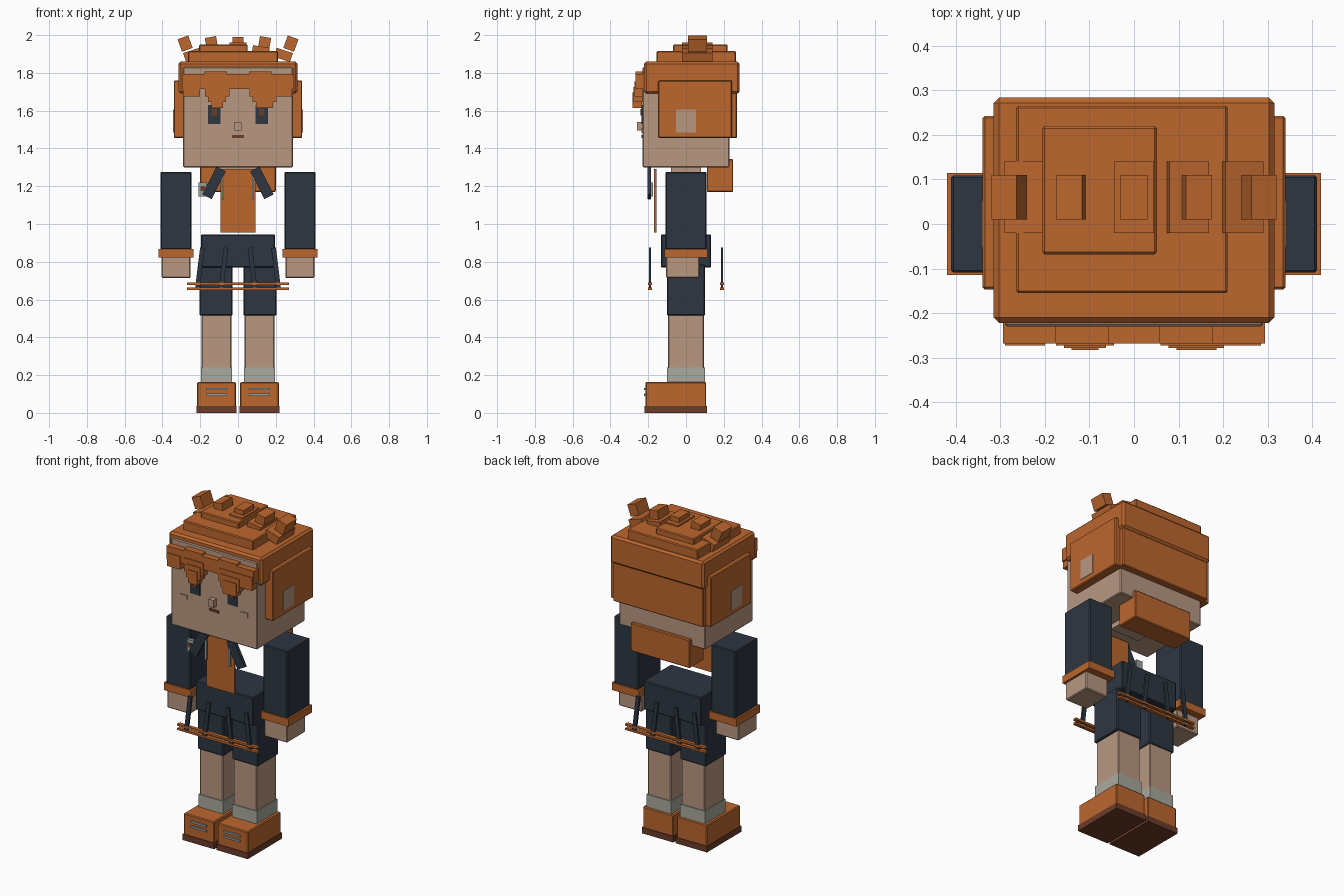
import bpy, bmesh
from math import radians
from mathutils import Matrix

default_cube = bpy.data.objects.get("Cube")
if default_cube:
    bpy.data.objects.remove(default_cube, do_unlink=True)


def material(name, red, green, blue):
    mat = bpy.data.materials.new(name)
    mat.use_nodes = True
    colour = (red, green, blue, 1)
    mat.diffuse_color = colour
    mat.node_tree.nodes["Principled BSDF"].inputs["Base Color"].default_value = colour
    return mat


orange = material("orange", red=.5, green=.135, blue=.027)
skin = material("skin", red=.48, green=.31, blue=.22)
navy = material("navy", red=.027, green=.037, blue=.055)
sock_grey = material("sock grey", red=.4, green=.4, blue=.35)
brown = material("dark brown", red=.15, green=.045, blue=.022)
silver = material("silver", red=.32, green=.36, blue=.37)


def box(name, colour, wide, deep, tall, base, side=0, back=0, tilt=0, bevel=0):
    """Box standing at height base, centred at x = side and y = back, tilted in the front plane."""
    bm = bmesh.new()
    bmesh.ops.create_cube(bm, size=1, matrix=Matrix.Diagonal((wide, deep, tall, 1)))
    if bevel:
        bmesh.ops.bevel(bm, geom=bm.edges[:], offset=bevel, segments=1, affect='EDGES')
    mesh = bpy.data.meshes.new(name)
    bm.to_mesh(mesh)
    bm.free()
    mesh.materials.append(colour)
    part = bpy.data.objects.new(name, mesh)
    part.location = (side, back, base + tall / 2)
    part.rotation_euler.y = radians(tilt)
    bpy.context.collection.objects.link(part)


def pair(name, colour, side, tilt=0, **shape):
    """Mirrored boxes, described for the left side."""
    box("left_" + name, colour, side=side, tilt=tilt, **shape)
    box("right_" + name, colour, side=-side, tilt=-tilt, **shape)


soft = .005      # small edge bevel
plate = .012     # thickness of thin trim
face = -.23      # front plane of the head

# Head and neck
box("head", skin, wide=.58, deep=.46, tall=.53, base=1.3, bevel=soft)
box("neck", skin, wide=.2, deep=.16, tall=.04, base=1.27)

# Hair shell around the head
box("hair_cap", orange, wide=.63, deep=.506, tall=.17, base=1.69, back=.031, bevel=plate)
box("back_hair", orange, wide=.61, deep=.07, tall=.24, base=1.455, back=.235, bevel=soft)
pair("side_hair", orange, wide=.06, deep=.39, tall=.305, base=1.455, side=.31, back=.048, bevel=soft)
pair("ear", skin, wide=plate, deep=.105, tall=.12, base=1.485, side=.337)
box("lower_crown", orange, wide=.475, deep=.42, tall=.06, base=1.855, side=-.027, back=.055, bevel=soft)
box("upper_crown", orange, wide=.257, deep=.288, tall=.05, base=1.9, side=-.077, back=.076, bevel=soft)

# Row of tufts fanning outwards along the crown
tuft_names = ("right_outer", "right_inner", "middle", "left_inner", "left_outer")
for place, name in enumerate(tuft_names, start=-2):
    lean = abs(place)
    box(name + "_tuft_base", orange, wide=.09, deep=.16, tall=.05, base=1.91 - lean * .02,
        side=place * .12, back=.06, tilt=place * 9)
    box(name + "_tuft", orange, wide=.06, deep=.1, tall=.07, base=1.92,
        side=place * .14, back=.06, tilt=place * 10)

# Fringe band of alternating slabs
band_front = face - .038
for place in range(-2, 3):
    rise = place % 2 * plate
    box(f"fringe_slab_{place + 3}", orange, wide=.12, deep=.05, tall=.08, base=1.715 + rise,
        side=place * .117, back=band_front + .025)

# Fringe locks narrowing in steps towards their tips
locks = (("right_outer", -.245, .09, 1), ("right", -.11, .13, 3),
         ("left", .14, .16, 3), ("left_outer", .245, .08, 1))
for name, middle, width, steps in locks:
    for step in range(steps):
        box(f"{name}_lock_{step}", orange, wide=width - step * .035, deep=.05, tall=.08,
            base=1.675 - step * .03, side=middle, back=band_front + .02 - step * .005)

# Face
pair("eye", navy, wide=.065, deep=plate, tall=.1, base=1.53, side=.126, back=face)
pair("iris", brown, wide=.028, deep=plate, tall=.035, base=1.575, side=.126, back=face - soft)
box("nose", skin, wide=.035, deep=.06, tall=.045, base=1.495, back=face)
box("mouth", brown, wide=.063, deep=plate, tall=.015, base=1.455, back=face)
pair("cheek", skin, wide=.05, deep=plate, tall=.025, base=1.482, side=.205, back=face)

# Shirt front, hood and collar
box("shirt_panel", orange, wide=.187, deep=plate, tall=.335, base=.955, back=-.163)
box("hood", orange, wide=.4, deep=.14, tall=.173, base=1.17, back=.18, bevel=soft)
pair("collar", navy, wide=.055, deep=.02, tall=.165, base=1.135, side=.127, back=-.195, tilt=-27)
pair("drawstring", silver, wide=plate, deep=plate, tall=.12, base=1.13, side=.079, back=-.194)
box("badge", silver, wide=.043, deep=.02, tall=.075, base=1.145, side=-.187, back=-.185)
box("badge_mark", brown, wide=.025, deep=soft, tall=.025, base=1.175, side=-.187, back=-.197)

# Arms
pair("sleeve", navy, wide=.165, deep=.218, tall=.41, base=.865, side=.328, bevel=soft)
pair("cuff", orange, wide=.184, deep=.23, tall=.046, base=.822, side=.328)
pair("hand", skin, wide=.155, deep=.177, tall=.115, base=.715, side=.328, back=-.017, bevel=soft)

# Shorts
box("shorts_hips", navy, wide=.39, deep=.265, tall=.175, base=.77, bevel=soft)
pair("shorts_leg", navy, wide=.175, deep=.2, tall=.27, base=.515, side=.117, bevel=soft)

# Hanging straps and trim bars
for end, where in (("front", -.19), ("back", .19)):
    for name, side in (("inner", .077), ("outer", .202)):
        pair(f"{end}_{name}_strap", navy, wide=.025, deep=plate, tall=.225, base=.65,
             side=side, back=where, tilt=-7)
    for name, height in (("lower", .651), ("upper", .677)):
        box(f"{end}_{name}_trim", orange, wide=.54, deep=.022, tall=plate, base=height, back=where)

# Legs, socks and shoes
pair("leg", skin, wide=.157, deep=.19, tall=.3, base=.23, side=.114, bevel=soft)
pair("sock", sock_grey, wide=.166, deep=.2, tall=.085, base=.155, side=.114)
pair("shoe", orange, wide=.205, deep=.322, tall=.133, base=.03, side=.114, back=-.054, bevel=soft)
pair("sole", brown, wide=.212, deep=.332, tall=.036, base=0, side=.114, back=-.054)
for name, height in (("lower", .09), ("upper", .12)):
    pair(name + "_lace", silver, wide=.11, deep=plate, tall=plate, base=height, side=.114, back=-.217)
